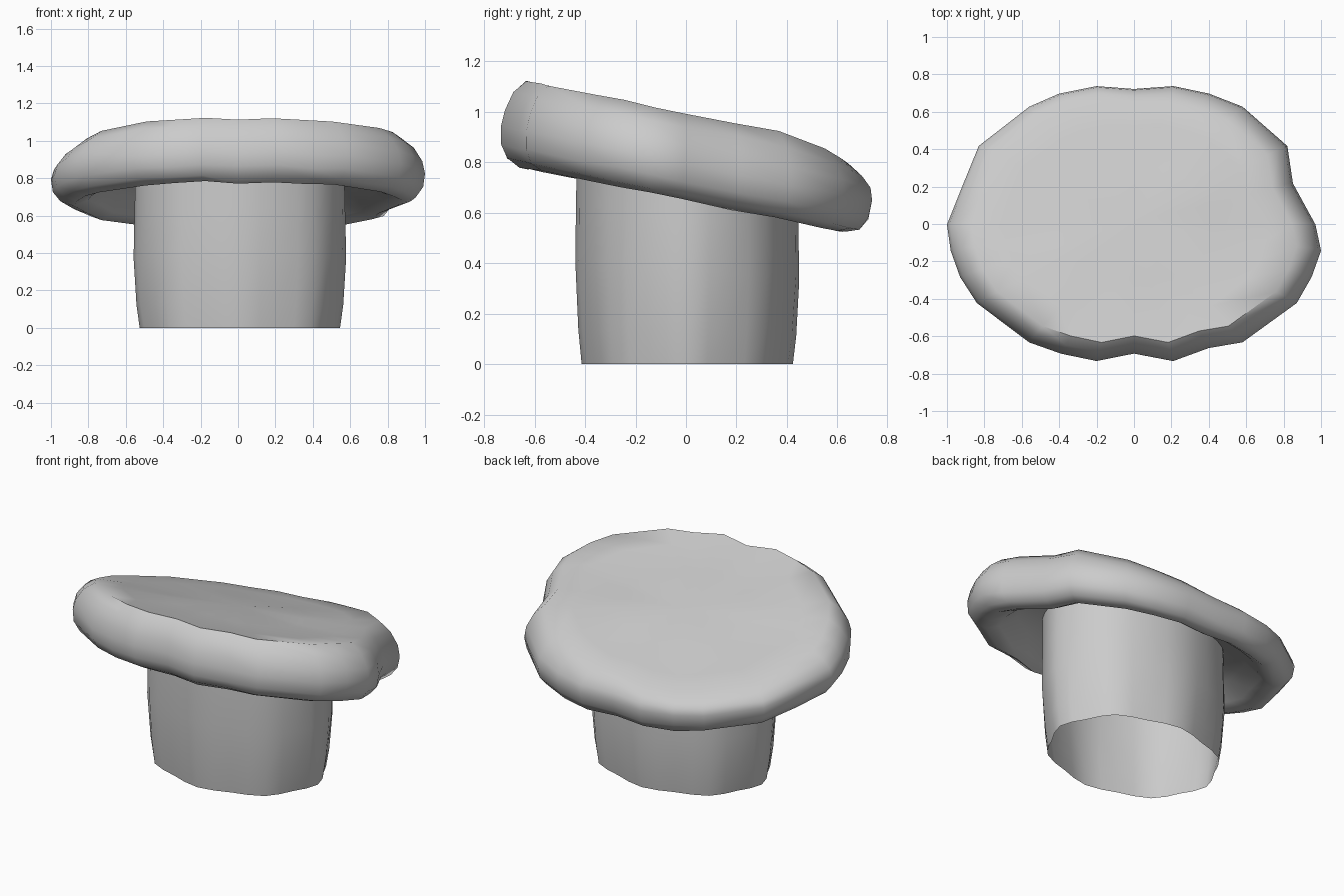
import bpy, bmesh, math, random

if "Cube" in bpy.data.objects:
    bpy.data.objects.remove(bpy.data.objects["Cube"])

random.seed(4)
TILT = 0.2         # cap drops towards the back


def loft(name, rings, centre=None):
    """Skin a stack of closed rings; optionally fan the first ring to a centre point."""
    bm = bmesh.new()
    loops = [[bm.verts.new(p) for p in ring] for ring in rings]
    n = len(loops[0])
    for a, b in zip(loops, loops[1:]):
        for i in range(n):
            j = (i + 1) % n
            bm.faces.new((a[i], a[j], b[j], b[i]))
    if centre:
        c = bm.verts.new(centre)
        for i in range(n):
            bm.faces.new((c, loops[0][(i + 1) % n], loops[0][i]))
    bmesh.ops.recalc_face_normals(bm, faces=bm.faces)
    mesh = bpy.data.meshes.new(name)
    bm.to_mesh(mesh)
    bm.free()
    ob = bpy.data.objects.new(name, mesh)
    bpy.context.collection.objects.link(ob)
    bpy.ops.object.select_all(action='DESELECT')
    bpy.context.view_layer.objects.active = ob
    ob.select_set(True)
    bpy.ops.object.shade_smooth_by_angle(angle=math.radians(50))
    return ob


# Cap: irregular oval outline swept through a rounded rim, worn down at the back left
outline = [(-1, 0), (-.98, -.14), (-.93, -.28), (-.84, -.42), (-.56, -.63), (-.39, -.69),
           (-.2, -.73), (0, -.69), (.21, -.73), (.4, -.66), (.58, -.63), (.87, -.42),
           (.95, -.28), (1, -.14), (.97, 0), (.85, .22), (.82, .42), (.58, .63),
           (.4, .7), (.21, .74), (0, .725), (-.2, .74), (-.4, .7), (-.56, .63),
           (-.83, .42), (-.92, .2)]
profile = [(.42, .14), (.7, .155), (.87, .17), (.94, .115), (.985, .04), (1, -.03),
           (.99, -.10), (.95, -.15), (.88, -.172), (.8, -.14), (.7, -.06), (.45, -.02)]
rings = []
for s, dz in profile:
    ring = []
    for x, y in outline:
        h = dz + random.uniform(-.004, .004)
        worn = max(0, .8 * y - .5 * x) * s
        h -= worn * max(0, dz)
        shear = .5 * TILT * min(h, .02)
        ring.append((x * s, y * s + shear, .825 + h - TILT * y * s))
    rings.append(ring)
loft("cap", rings, (0, .02, .96))

# Stem: hollow, fluted oval, slightly bulged, top cut to the cap's slope
N = 32
rings = []
for t, s, flute in ((0, .915, .025), (.15, .95, .02), (.45, .985, .012), (.7, .98, .01), (1, .975, .005)):
    ring = []
    for i in range(N):
        a = math.tau * i / N
        k = s + flute * math.cos(8 * a)
        x, y = .01 + .57 * k * math.cos(a), .005 + .445 * k * math.sin(a)
        ring.append((x, y, t * (.83 - TILT * y)))
    rings.append(ring)
loft("stem", rings)
